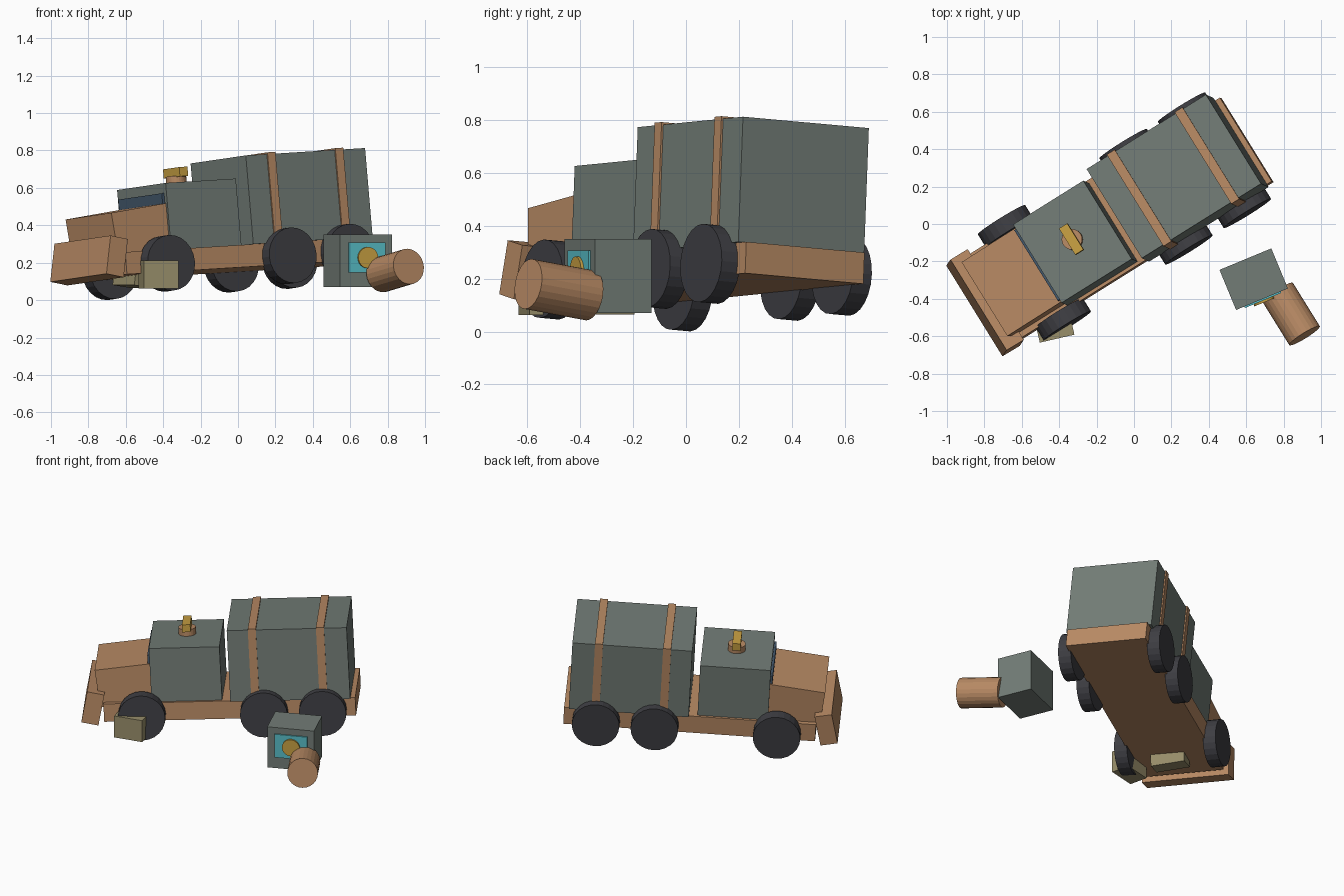
import bpy, math
from mathutils import Matrix, Vector, Euler

cube = bpy.data.objects.get("Cube")
if cube:
    bpy.data.objects.remove(cube, do_unlink=True)


def material(name, r, g, b):
    def lin(v):
        v /= 255
        return v / 12.92 if v <= 0.04045 else ((v + 0.055) / 1.055) ** 2.4
    m = bpy.data.materials.new(name)
    m.use_nodes = True
    col = (lin(r), lin(g), lin(b), 1)
    m.diffuse_color = col
    m.node_tree.nodes["Principled BSDF"].inputs["Base Color"].default_value = col
    return m


slate = material("slate", 114, 124, 118)
brown = material("brown", 184, 138, 100)
black = material("tyre_black", 62, 62, 67)
glass = material("glass_blue", 66, 86, 106)
gold = material("gold", 200, 160, 66)
cyan = material("cyan", 88, 190, 200)
olive = material("olive", 152, 142, 106)


def rotation(x, y, z):
    return Euler([math.radians(v) for v in (x, y, z)]).to_matrix().to_4x4()


# The truck stands turned, nose down and leaning
TRUCK = rotation(-4.4, -3, 32)
WORLD = Matrix.Identity(4)
MID = 0.045  # truck centre line


def finish(name, mat, matrix):
    ob = bpy.context.object
    ob.name = ob.data.name = name
    ob.data.materials.append(mat)
    ob.matrix_world = matrix
    return ob


def box(name, mat, centre, size, rot=(0, 0, 0), frame=TRUCK):
    bpy.ops.mesh.primitive_cube_add(size=1)
    scale = Matrix.Diagonal(Vector(size).to_4d())
    return finish(name, mat, frame @ Matrix.Translation(centre) @ rotation(*rot) @ scale)


def span(name, mat, back, half, low):
    """Truck box from (start, end) along, half width and (bottom, top)."""
    return box(name, mat, (sum(back) / 2, MID, sum(low) / 2),
               (back[1] - back[0], half * 2, low[1] - low[0]))


def drum(name, mat, p, q, radius, sides=24, frame=TRUCK):
    p, q = Vector(p), Vector(q)
    bpy.ops.mesh.primitive_cylinder_add(radius=radius, depth=(q - p).length, vertices=sides)
    turn = (q - p).to_track_quat('Z', 'Y').to_matrix().to_4x4()
    return finish(name, mat, frame @ Matrix.Translation((p + q) / 2) @ turn)


# Body
span("chassis", brown, (-0.82, 0.762), 0.264, (0.165, 0.284))
span("cargo_box", slate, (-0.021, 0.732), 0.281, (0.284, 0.76))
span("cab", slate, (-0.518, -0.075), 0.247, (0.284, 0.641))
span("windscreen", glass, (-0.532, -0.515), 0.222, (0.42, 0.588))
box("hood", brown, (-0.68, MID, 0.392), (0.35, 0.466, 0.25), (0, -5.5, 0))
box("front_bumper", brown, (-0.886, MID, 0.263), (0.109, 0.572, 0.208), (0, 13, 0))

# Cargo straps
for i, x in enumerate((0.137, 0.565)):
    span(f"cargo_strap_{i + 1}", brown, (x - 0.025, x + 0.025), 0.289, (0.284, 0.769))

# Roof hatch and its bar
drum("roof_mount", brown, (-0.29, 0.054, 0.63), (-0.29, 0.054, 0.685), 0.055)
box("roof_bar", gold, (-0.29, 0.054, 0.704), (0.052, 0.165, 0.05))

# Wheels
for axle, x in (("front", -0.58), ("middle", 0.188), ("rear", 0.557)):
    for side, s in (("left", -1), ("right", 1)):
        drum(f"{axle}_{side}_wheel", black, (x, MID + s * 0.252, 0.209),
             (x, MID + s * 0.335, 0.209), 0.149)

# Loose crate with a panel, dial and barrel
CRATE = Matrix.Translation((0.64, -0.295, 0.21)) @ rotation(0, 0, 22.5)
box("crate", slate, (0, 0, 0), (0.3, 0.232, 0.28), frame=CRATE)
box("crate_panel", cyan, (0.003, -0.12, 0.017), (0.21, 0.009, 0.16), frame=CRATE)
drum("crate_dial", gold, (0.005, -0.12, 0.017), (0.005, -0.136, 0.017), 0.057, frame=CRATE)
drum("barrel", brown, (0.768, -0.365, 0.137), (0.912, -0.597, 0.18), 0.096, frame=WORLD)

# Small blocks near the front wheels
box("outer_block", olive, (-0.425, -0.552, 0.137), (0.19, 0.125, 0.148), (0, 0, 13), WORLD)
box("inner_block", olive, (-0.555, -0.312, 0.152), (0.115, 0.22, 0.16), (0, 8, 32), WORLD)
